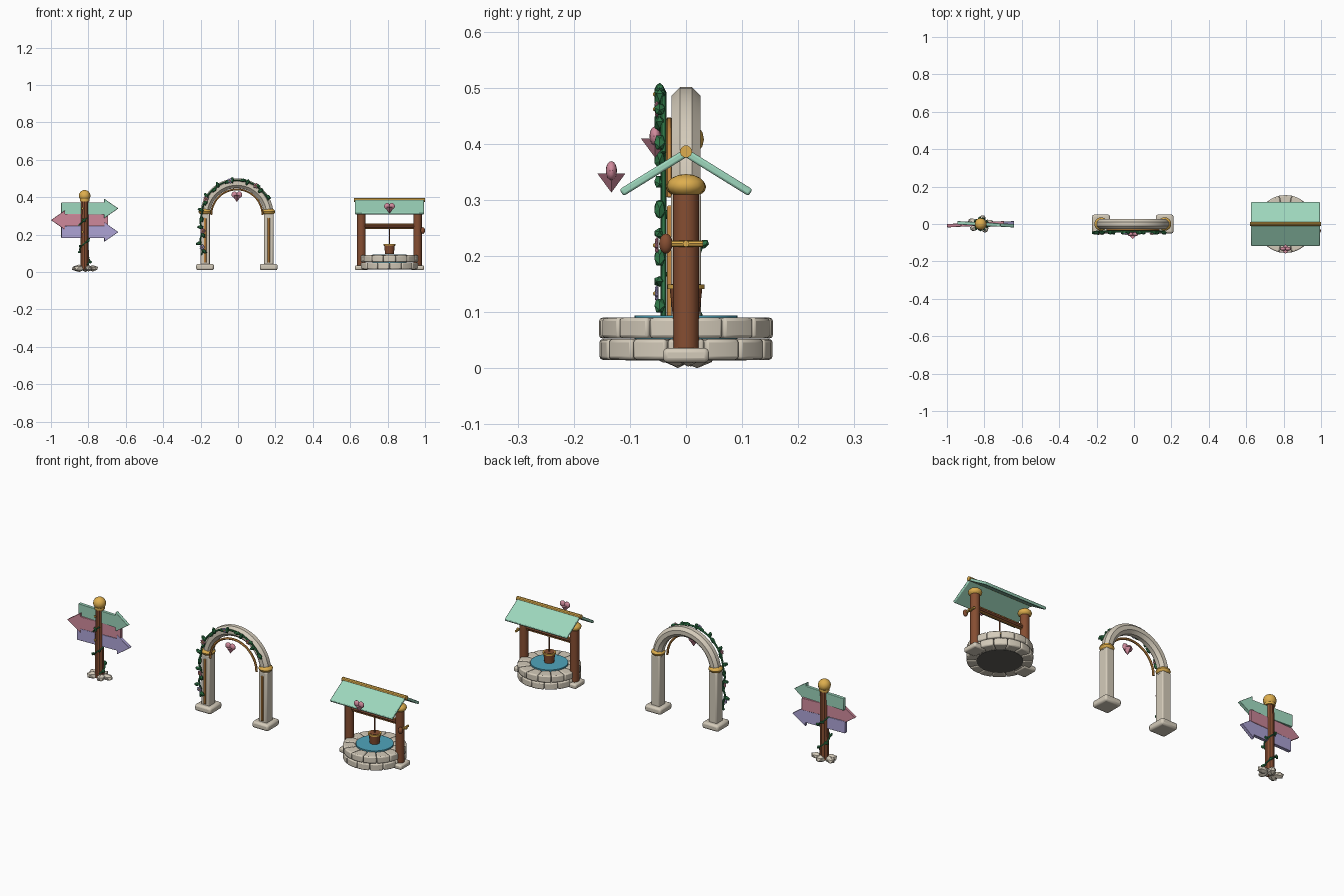
import bpy, bmesh, math, random
from math import sin, cos, pi, radians
from mathutils import Vector, Matrix

if "Cube" in bpy.data.objects:
    bpy.data.objects.remove(bpy.data.objects["Cube"])
random.seed(4)


def material(name, r, g, b):
    lin = [((c / 255 + 0.055) / 1.055) ** 2.4 for c in (r, g, b)] + [1]
    m = bpy.data.materials.new(name)
    m.use_nodes = True
    m.diffuse_color = lin
    m.node_tree.nodes["Principled BSDF"].inputs["Base Color"].default_value = lin
    return m


STONE = material("pale stone", 212, 203, 186)
DARK = material("dark stone", 95, 93, 88)
WOOD = material("brown wood", 134, 78, 50)
GOLD = material("gold", 222, 174, 78)
COPPER = material("copper trim", 200, 138, 66)
MINT = material("mint", 157, 214, 188)
PINK = material("rose pink", 208, 138, 156)
LILAC = material("lavender", 174, 164, 214)
LEAF = material("leaf green", 46, 116, 70)
WATER = material("water blue", 80, 165, 188)


def finish(name, bm, mat, loc=(0, 0, 0), rot=(0, 0, 0), smooth=True, bevel=0):
    bmesh.ops.recalc_face_normals(bm, faces=bm.faces)
    me = bpy.data.meshes.new(name)
    bm.to_mesh(me)
    bm.free()
    me.materials.append(mat)
    ob = bpy.data.objects.new(name, me)
    bpy.context.collection.objects.link(ob)
    ob.location, ob.rotation_euler = loc, rot
    if bevel:
        mod = ob.modifiers.new("Bevel", "BEVEL")
        mod.width, mod.segments = bevel, 2
    if smooth:
        bpy.context.view_layer.objects.active = ob
        bpy.ops.object.select_all(action="DESELECT")
        ob.select_set(True)
        bpy.ops.object.shade_smooth_by_angle(angle=radians(35))
    return ob


def box(name, size, loc, mat, rot=(0, 0, 0), bevel=0.005):
    bm = bmesh.new()
    bmesh.ops.create_cube(bm, size=1, matrix=Matrix.Diagonal((*size, 1)))
    return finish(name, bm, mat, loc, rot, bevel=bevel)


def cone(name, r1, r2, depth, loc, mat, rot=(0, 0, 0), sides=16, bevel=0):
    bm = bmesh.new()
    bmesh.ops.create_cone(bm, cap_ends=True, segments=sides, radius1=r1, radius2=r2, depth=depth)
    return finish(name, bm, mat, loc, rot, bevel=bevel)


def ball(name, size, loc, mat, rot=(0, 0, 0)):
    bm = bmesh.new()
    bmesh.ops.create_uvsphere(bm, u_segments=14, v_segments=8, radius=1, matrix=Matrix.Diagonal((*size, 1)))
    return finish(name, bm, mat, loc, rot)


def chunk(name, size, loc, mat, rot=(0, 0, 0)):
    bm = bmesh.new()
    bmesh.ops.create_icosphere(bm, subdivisions=1, radius=1, matrix=Matrix.Diagonal((*size, 1)))
    return finish(name, bm, mat, loc, rot, smooth=False)


def extrude(name, outline, depth, place, mat, loc=(0, 0, 0), rot=(0, 0, 0), bevel=0):
    """Raise a 2D outline into a solid; place maps (a, b, d) to 3D."""
    bm = bmesh.new()
    lo, hi = [[bm.verts.new(place(a, b, d)) for a, b in outline] for d in depth]
    n = len(outline)
    bm.faces.new(lo)
    bm.faces.new(hi)
    for i in range(n):
        j = (i + 1) % n
        bm.faces.new((lo[i], lo[j], hi[j], hi[i]))
    return finish(name, bm, mat, loc, rot, bevel=bevel)


def tube(name, path, r, mat, sides=8):
    """Sweep a round section along a path."""
    bm = bmesh.new()
    pts = [Vector(p) for p in path]
    rings = []
    for i, p in enumerate(pts):
        t = (pts[min(i + 1, len(pts) - 1)] - pts[max(i - 1, 0)]).normalized()
        u = t.cross(Vector((0, 1, 0))).normalized()
        v = t.cross(u)
        angs = [2 * pi * (k + 0.5) / sides for k in range(sides)]
        rings.append([bm.verts.new(p + r * (cos(a) * u + sin(a) * v)) for a in angs])
    for a, b in zip(rings, rings[1:]):
        for k in range(sides):
            m = (k + 1) % sides
            bm.faces.new((a[k], a[m], b[m], b[k]))
    bm.faces.new(rings[0])
    bm.faces.new(rings[-1])
    return finish(name, bm, mat)


def heart(name, x, y, z):
    for s in (-1, 1):
        ball(name + "_lobe", (0.016, 0.01, 0.017), (x + s * 0.013, y, z + 0.011), PINK)
    cone(name + "_point", 0.025, 0, 0.034, (x, y, z - 0.011), PINK, rot=(pi, 0, 0), sides=4)


# Signpost
SX = -0.82
cone("sign_post", 0.024, 0.021, 0.375, (SX, 0, 0.2), WOOD, sides=10)
cone("post_collar", 0.026, 0.026, 0.012, (SX, 0, 0.384), GOLD)
ball("post_ball", (0.032, 0.032, 0.031), (SX, 0, 0.408), GOLD)
arrow = [(-0.125, -0.032), (0.105, -0.032), (0.105, -0.052), (0.18, 0), (0.105, 0.052),
         (0.105, 0.032), (-0.125, 0.032)]
for name, z, side, mat, turn in (("mint", 0.34, 1, MINT, -3), ("pink", 0.278, -1, PINK, 3),
                                 ("lavender", 0.214, 1, LILAC, 2)):
    extrude(name + "_sign", [(a * side, b) for a, b in arrow], (-0.009, 0.009),
            lambda a, b, d: (a, d, b), mat, (SX, 0, z), (0, 0, radians(turn)), bevel=0.002)
    ball("sign_nail", (0.006, 0.004, 0.006), (SX - 0.012, -0.023, z), GOLD)
for a in range(5):
    t = 2 * pi * a / 5 + 0.2
    chunk("post_stone", (0.033, 0.022, 0.017 + 0.003 * (a % 2)),
          (SX + 0.044 * cos(t), 0.02 * sin(t), 0.02), STONE, (0, 0, t + random.uniform(-0.4, 0.4)))
spiral = [(SX + 0.026 * cos(t), 0.026 * sin(t), 0.04 + 0.25 * i / 36)
          for i in range(37) for t in [i * 4 * pi / 36 - 1]]
tube("post_vine", spiral, 0.004, LEAF, 6)
for i in range(2, 37, 4):
    x, y, z = spiral[i]
    chunk("post_leaf", (0.014, 0.007, 0.008), (SX + (x - SX) * 1.25, y * 1.2, z), LEAF,
          (0, random.uniform(-0.8, 0.8), i))

# Arch
AX, AZ, AR = -0.006, 0.305, 0.17


def arc(r, y, a0=180, a1=0, n=24):
    angs = [radians(a0 + (a1 - a0) * i / n) for i in range(n + 1)]
    return [(AX + r * cos(a), y, AZ + r * sin(a)) for a in angs]


tube("arch_span", arc(AR, 0), 0.028, STONE)
tube("arch_trim", arc(0.137, -0.03), 0.006, COPPER, 6)
for s in (-1, 1):
    x = AX + s * AR
    box("arch_base", (0.095, 0.1, 0.034), (x, 0, 0.027), STONE, bevel=0.01)
    box("arch_pillar", (0.05, 0.054, 0.275), (x, 0, 0.175), STONE, bevel=0.006)
    box("pillar_strip", (0.013, 0.01, 0.24), (x, -0.029, 0.17), COPPER, bevel=0.003)
    ball("arch_cap", (0.036, 0.036, 0.02), (x, 0, 0.323), GOLD)
heart("arch_heart", AX, -0.055, 0.403)

# Arch vine with leaves and flowers
stem = [(AX - 0.19 + 0.007 * sin(i * 1.3), -0.04, 0.09 + i * 0.0215) for i in range(10)]
vine = stem + arc(0.187, -0.04, 178, 25, 24)
tube("arch_vine", vine, 0.005, LEAF, 6)
for i in range(1, len(vine), 2):
    x, y, z = vine[i]
    side = 1 if i % 4 == 1 else -1
    chunk("arch_leaf", (0.019, 0.011, 0.01), (x + side * 0.008, y - 0.007, z), LEAF,
          (0, side * 0.6 + i * 0.1, 0))
for i, mat in ((2, LILAC), (6, PINK), (14, PINK), (22, LILAC), (29, PINK)):
    x, y, z = vine[i]
    for k in range(5):
        t = 2 * pi * k / 5
        chunk("flower_petal", (0.007, 0.004, 0.007), (x + 0.008 * cos(t), y - 0.012, z + 0.008 * sin(t)), mat)
    ball("flower_centre", (0.004, 0.004, 0.004), (x, y - 0.015, z), GOLD)

# Well ring of stone blocks
WX, BLOCKS = 0.81, 14
for course, (z0, z1) in enumerate(((0.015, 0.052), (0.053, 0.09))):
    half = pi / BLOCKS - 0.006
    angs = [-half, 0, half]
    block = [(0.155 * cos(a), 0.155 * sin(a)) for a in angs] + \
            [(0.092 * cos(a), 0.092 * sin(a)) for a in reversed(angs)]
    for k in range(BLOCKS):
        extrude("well_block", block, (z0, z1), lambda a, b, d: (a, b, d), STONE, (WX, 0, 0),
                (0, 0, 2 * pi * (k + course / 2) / BLOCKS), bevel=0.006)
cone("well_floor", 0.108, 0.108, 0.02, (WX, 0, 0.024), DARK, sides=28)
cone("well_water", 0.092, 0.092, 0.05, (WX, 0, 0.069), WATER, sides=28)

# Well frame
for s in (-1, 1):
    x = WX + s * 0.15
    box("frame_foot", (0.07, 0.082, 0.026), (x, 0, 0.023), STONE, bevel=0.008)
    cone("frame_post", 0.023, 0.023, 0.28, (x, 0, 0.175), WOOD, sides=12)
    ball("frame_cap", (0.034, 0.034, 0.021), (x, 0, 0.325), GOLD)
cone("well_axle", 0.011, 0.011, 0.3, (WX, 0, 0.245), WOOD, (0, pi / 2, 0), 10)
for s in (-1, 1):
    box("axle_rail", (0.27, 0.012, 0.005), (WX, 0, 0.245 + s * 0.011), COPPER, bevel=0.001)
cone("crank_shaft", 0.006, 0.006, 0.05, (WX + 0.165, 0, 0.222), GOLD, (0, pi / 2, 0), 8)
cone("crank_arm", 0.006, 0.006, 0.06, (WX + 0.178, 0, 0.222), GOLD, (pi / 2, 0, 0), 8)
ball("crank_knob", (0.012, 0.012, 0.018), (WX + 0.178, -0.036, 0.222), WOOD)

# Rope and bucket
cone("well_rope", 0.003, 0.003, 0.1, (WX, 0, 0.19), WOOD, sides=6)
cone("bucket", 0.024, 0.029, 0.046, (WX, 0, 0.119), WOOD, sides=14)
cone("bucket_rim", 0.033, 0.033, 0.008, (WX, 0, 0.145), GOLD, sides=14)
cone("bucket_opening", 0.026, 0.026, 0.003, (WX, 0, 0.149), WOOD, sides=14)

# Roof
slope = math.atan2(0.07, 0.113)
for s in (-1, 1):
    box("roof_slab", (0.368, 0.134, 0.014), (WX, s * 0.058, 0.348), MINT, (-s * slope, 0, 0), bevel=0.004)
cone("roof_ridge", 0.011, 0.011, 0.38, (WX, 0, 0.386), GOLD, (0, pi / 2, 0), 10)
heart("roof_heart", WX, -0.133, 0.341)
